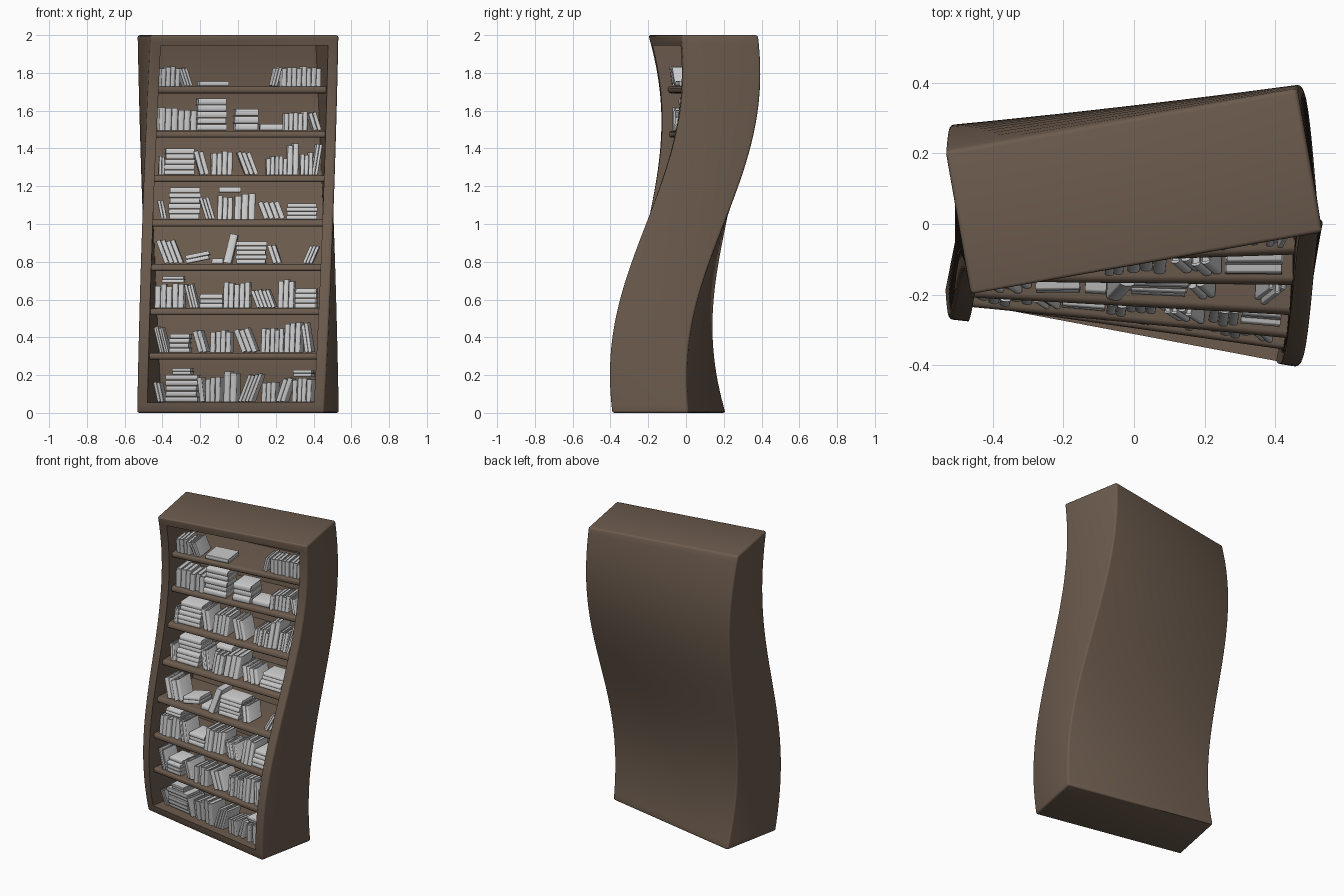
import bpy, bmesh, math, random
from mathutils import Vector, Matrix

random.seed(4)
if "Cube" in bpy.data.objects:
    bpy.data.objects.remove(bpy.data.objects["Cube"])

WIDTH, DEPTH, HEIGHT, FRAME, BACK = 1.01, 0.413, 2.0, 0.056, 0.022
SHELF, SHELF_FRONT, BOOK_FRONT = 0.036, -0.167, -0.152


def material(name, colour):
    mat = bpy.data.materials.new(name)
    mat.use_nodes = True
    mat.diffuse_color = (*colour, 1)
    mat.node_tree.nodes["Principled BSDF"].inputs["Base Color"].default_value = (*colour, 1)
    return mat


wood = material("brown wood", (0.15, 0.105, 0.075))
paper = material("pale grey", (0.59, 0.59, 0.59))


def floor_height(level):
    return 0.083 + 0.235 * level if level else FRAME


def twist(z):
    return math.radians(10.7 * (z - 1) - 0.6)


def warp(p):
    """Twist about the vertical axis and sway in an S from front to back."""
    q = Matrix.Rotation(twist(p.z), 3, 'Z') @ p
    q.y += 0.126 * math.sin(2.34 * (p.z - 1))
    return q


def finish(name, bm, mat):
    """Warp a straight mesh and turn it into a smooth-shaded object."""
    for v in bm.verts:
        v.co = warp(v.co)
    bmesh.ops.recalc_face_normals(bm, faces=bm.faces)
    mesh = bpy.data.meshes.new(name)
    bm.to_mesh(mesh)
    bm.free()
    mesh.materials.append(mat)
    obj = bpy.data.objects.new(name, mesh)
    bpy.context.collection.objects.link(obj)
    bpy.ops.object.select_all(action='DESELECT')
    bpy.context.view_layer.objects.active = obj
    obj.select_set(True)
    bpy.ops.object.shade_smooth_by_angle(angle=math.radians(35))


def box(bm, size, centre):
    m = Matrix.Translation(centre) @ Matrix.Diagonal((*size, 1))
    return bmesh.ops.create_cube(bm, size=1, matrix=m)["verts"]


def slice_mesh(bm, axis, low, high, count):
    """Cut evenly spaced loops so the mesh can bend."""
    for i in range(1, count):
        point = axis * (low + (high - low) * i / count)
        geom = bm.verts[:] + bm.edges[:] + bm.faces[:]
        bmesh.ops.bisect_plane(bm, geom=geom, plane_co=point, plane_no=axis)


# Case: one box with its front hollowed out and its outer edges rounded
bm = bmesh.new()
box(bm, (WIDTH, DEPTH, HEIGHT), (0, 0, HEIGHT / 2))
outer = bm.edges[:]
front = min(bm.faces, key=lambda f: f.calc_center_median().y)
bmesh.ops.inset_region(bm, faces=[front], thickness=FRAME, use_even_offset=True)
pushed = bmesh.ops.extrude_face_region(bm, geom=[front])["geom"]
moved = [v for v in pushed if isinstance(v, bmesh.types.BMVert)]
bmesh.ops.translate(bm, verts=moved, vec=(0, DEPTH - BACK, 0))
if front.is_valid:
    bmesh.ops.delete(bm, geom=[front], context='FACES_ONLY')
bmesh.ops.bevel(bm, geom=[e for e in outer if e.is_valid], offset=0.012,
                segments=3, profile=0.5, affect='EDGES')
slice_mesh(bm, Vector((0, 0, 1)), 0, HEIGHT, 48)
finish("bookcase_case", bm, wood)

# Shelves: boards with rounded front edges
for level in range(1, 8):
    bm = bmesh.new()
    rear = DEPTH / 2 - BACK / 2
    box(bm, (WIDTH - 2 * FRAME + 0.01, rear - SHELF_FRONT, SHELF),
        (0, (rear + SHELF_FRONT) / 2, floor_height(level) - SHELF / 2))
    lip = [e for e in bm.edges if all(v.co.y < 0 for v in e.verts)
           and abs(e.verts[0].co.z - e.verts[1].co.z) < 0.001]
    bmesh.ops.bevel(bm, geom=lip, offset=0.014, segments=4, profile=0.5, affect='EDGES')
    finish(f"shelf_{level}", bm, wood)


# Books
def book(bm, thick, tall, deep, place):
    """Cover with a rounded spine wrapped round a recessed page block."""
    half, board = thick / 2, min(0.003, thick / 6)
    arc = [(half * math.cos(a), -0.4 * half * math.sin(a))
           for a in (math.pi * i / 6 for i in range(7))]
    outline = [(half, deep)] + arc + [(-half, deep), (board - half, deep),
                                      (board - half, board), (half - board, board),
                                      (half - board, deep)]
    face = bm.faces.new([bm.verts.new((x, y, 0)) for x, y in outline])
    geom = bmesh.ops.extrude_face_region(bm, geom=[face])["geom"]
    upper = [v for v in geom if isinstance(v, bmesh.types.BMVert)]
    bmesh.ops.translate(bm, verts=upper, vec=(0, 0, tall))
    verts = list(face.verts) + upper
    verts += box(bm, (thick - 2 * board, deep - board, tall - 0.008),
                 (0, (deep + board) / 2 - 0.003, tall / 2))
    bmesh.ops.transform(bm, matrix=place, verts=verts)


class Row:
    """Books of one level; positions are measured at the spines."""

    def __init__(self, level):
        self.level, self.bm = level, bmesh.new()
        self.z = floor_height(level) + 0.001
        self.shift = BOOK_FRONT * math.sin(twist(self.z))

    def add(self, thick, tall, x, z, angle):
        deep = random.uniform(0.11, 0.14)
        place = (Matrix.Translation((x + self.shift, BOOK_FRONT + random.uniform(0, 0.02), z))
                 @ Matrix.Rotation(angle, 4, 'Y'))
        book(self.bm, thick, tall, deep, place)

    def up(self, left, right, count, tall):
        pitch = (right - left) / count
        for i in range(count):
            self.add(pitch * 0.95, tall * random.uniform(0.88, 1.03),
                     left + pitch * (i + 0.5), self.z, 0)
        return self

    def lean(self, left, right, count, tall, way=-1):
        """Leaning books; way is the side their tops fall to."""
        span = right - left
        angle = min(math.radians(22), math.asin(min(1, 0.42 * span / tall)))
        pitch = (span - tall * math.sin(angle)) / count
        thick = pitch * math.cos(angle) * 0.97
        start = left + (tall * math.sin(angle) if way < 0 else 0)
        for i in range(count):
            self.add(thick, tall * random.uniform(0.95, 1.02), start + pitch * (i + 0.5),
                     self.z + thick / 2 * math.sin(angle), way * angle)
        return self

    def stack(self, left, right, count, tall, lift=0, tilt=0):
        """Lying books; tilt raises their right ends."""
        pitch = tall / count
        for i in range(count):
            long = (right - left) * random.uniform(0.92, 1)
            self.add(pitch * 0.96, long, (left + right - long) / 2,
                     self.z + lift + pitch * (i + 0.5), math.pi / 2 - tilt)
        return self

    def done(self):
        finish(f"books_{self.level}", self.bm, paper)


row = Row(0)
row.lean(-.46, -.4, 2, .11).stack(-.395, -.22, 5, .145).stack(-.36, -.26, 2, .035, lift=.145)
row.lean(-.225, -.18, 1, .13).up(-.18, -.1, 3, .13).up(-.08, -.01, 2, .16)
row.lean(0, .125, 4, .155, way=1).up(.125, .2, 3, .11).lean(.2, .29, 2, .13, way=1)
row.up(.29, .39, 4, .13).stack(.29, .39, 2, .035, lift=.135).done()

row = Row(1)
row.lean(-.455, -.37, 4, .14).stack(-.37, -.26, 4, .1).lean(-.25, -.165, 2, .12)
row.up(-.15, -.04, 4, .12).lean(-.03, .1, 3, .13).up(.12, .24, 5, .13)
row.up(.245, .33, 3, .155).lean(.33, .395, 2, .155).done()

row = Row(2)
row.up(-.445, -.29, 5, .13).stack(-.41, -.29, 2, .035, lift=.135).lean(-.29, -.21, 3, .13)
row.stack(-.21, -.08, 3, .075).up(-.08, .06, 5, .14).lean(.06, .2, 5, .1)
row.up(.21, .295, 3, .155).stack(.3, .415, 4, .105).done()

row = Row(3)
row.lean(-.44, -.29, 4, .13).stack(-.28, -.15, 2, .045, tilt=.2).stack(-.14, -.08, 1, .03)
row.lean(-.08, 0, 1, .16, way=1).stack(-.015, .15, 5, .12).lean(.15, .23, 2, .1)
row.lean(.34, .43, 3, .1, way=1).done()

row = Row(4)
row.lean(-.43, -.375, 2, .1).stack(-.37, -.2, 6, .17).lean(-.21, -.12, 3, .12)
row.up(-.11, -.03, 3, .13).stack(-.11, .015, 1, .03, lift=.142).up(-.02, .09, 3, .135)
row.lean(.1, .25, 4, .095).stack(.255, .42, 4, .085).done()

row = Row(5)
row.up(-.42, -.39, 2, .1).stack(-.39, -.23, 5, .14).lean(-.24, -.15, 2, .13)
row.up(-.14, -.03, 4, .125).lean(-.01, .11, 3, .125).up(.15, .26, 5, .1)
row.up(.26, .32, 2, .165).up(.33, .395, 3, .12).lean(.39, .445, 2, .165, way=1).done()

row = Row(6)
row.up(-.42, -.22, 6, .12).stack(-.22, -.06, 5, .17).stack(-.02, .11, 3, .115)
row.stack(.115, .24, 1, .035).up(.245, .37, 5, .1).lean(.37, .445, 2, .1).done()

row = Row(7)
row.up(-.41, -.31, 4, .105).lean(-.32, -.24, 3, .1).stack(-.21, -.045, 1, .028)
row.lean(.18, .235, 2, .1, way=1).up(.235, .445, 8, .105).done()
